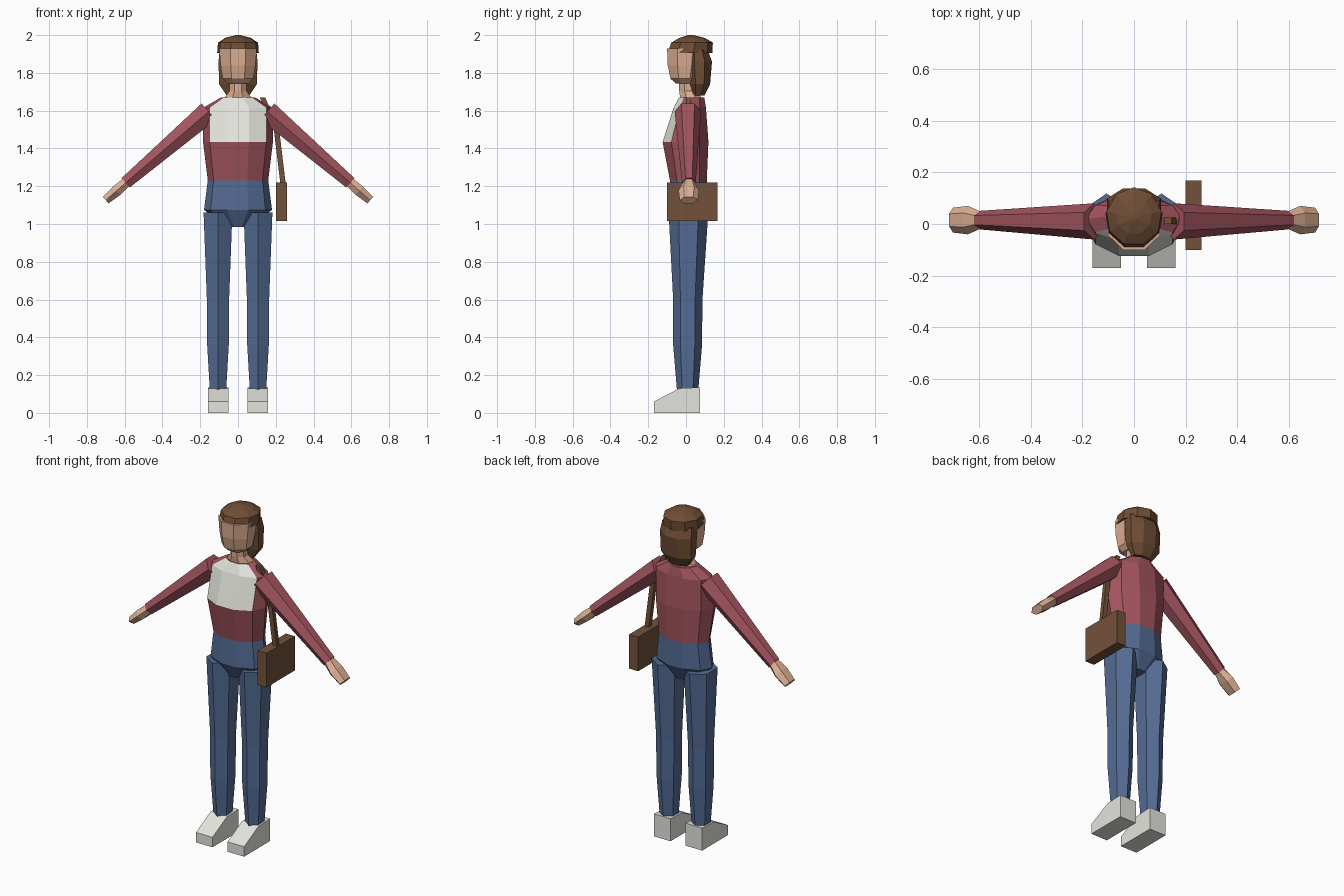
import bpy
import math
from mathutils import Vector

cube = bpy.data.objects.get("Cube")
if cube:
    bpy.data.objects.remove(cube, do_unlink=True)


def material(name, rgb):
    m = bpy.data.materials.new(name)
    m.use_nodes = True
    m.diffuse_color = (*rgb, 1)
    m.node_tree.nodes["Principled BSDF"].inputs["Base Color"].default_value = (*rgb, 1)
    return m


RED = material("shirt_red", (0.37, 0.09, 0.115))
WHITE = material("off_white", (0.78, 0.78, 0.73))
BLUE = material("denim_blue", (0.09, 0.15, 0.30))
SKIN = material("skin", (0.73, 0.43, 0.29))
HAIR = material("hair_brown", (0.16, 0.075, 0.035))
LEATHER = material("bag_brown", (0.17, 0.085, 0.042))
X, Y, Z = Vector((1, 0, 0)), Vector((0, 1, 0)), Vector((0, 0, 1))


def build(name, verts, faces, mats):
    mesh = bpy.data.meshes.new(name)
    mesh.from_pydata(verts, [], faces)
    for m in mats:
        mesh.materials.append(m)
    mesh.update()
    obj = bpy.data.objects.new(name, mesh)
    bpy.context.collection.objects.link(obj)
    return obj


def loft(name, rings, sides, mats, phase=0.0, u=X, v=Y):
    """Skin rings of (centre, radius along u, radius along v)."""
    verts = []
    for centre, ru, rv in rings:
        for i in range(sides):
            a = math.tau * (i + phase) / sides
            verts.append(Vector(centre) + u * ru * math.cos(a) + v * rv * math.sin(a))
    faces = [tuple(reversed(range(sides)))]
    for r in range(len(rings) - 1):
        for i in range(sides):
            j = (i + 1) % sides
            a, b = r * sides, (r + 1) * sides
            faces.append((a + i, a + j, b + j, b + i))
    faces.append(tuple(range(len(verts) - sides, len(verts))))
    return build(name, verts, faces, mats)


def upright(name, profile, sides, mats, phase=0.0, x=0.0):
    """Vertical loft from rows of (z, half width, front y, back y)."""
    rings = [((x, (f + b) / 2, z), w, (b - f) / 2) for z, w, f, b in profile]
    return loft(name, rings, sides, mats, phase)


def prism(name, profile, x0, x1, mat):
    """Extrude a side profile of (y, z) points across x."""
    n = len(profile)
    verts = [(x, y, z) for x in (x0, x1) for y, z in profile]
    faces = [tuple(reversed(range(n))), tuple(range(n, 2 * n))]
    faces += [(i, (i + 1) % n, n + (i + 1) % n, n + i) for i in range(n)]
    return build(name, verts, faces, [mat])


# Torso: jeans at the hips, shirt above, pale panel on the upper chest
torso = upright("torso", [
    (0.985, 0.06, -0.045, 0.065),
    (1.075, 0.18, -0.095, 0.115),
    (1.23, 0.16, -0.09, 0.115),
    (1.435, 0.185, -0.13, 0.125),
    (1.615, 0.185, -0.07, 0.11),
    (1.67, 0.09, -0.04, 0.10)], 10, [RED, WHITE, BLUE])
for p in torso.data.polygons:
    if p.center.z < 1.22:
        p.material_index = 2
    elif p.center.z > 1.44 and -p.normal.y > abs(p.normal.x) and p.normal.z < 0.95:
        p.material_index = 1

# Neck and head
upright("neck", [
    (1.66, 0.085, -0.035, 0.095),
    (1.705, 0.048, -0.04, 0.06),
    (1.78, 0.048, -0.04, 0.06)], 8, [SKIN], 0.5)
upright("head", [
    (1.745, 0.06, -0.06, 0.04),
    (1.77, 0.088, -0.088, 0.07),
    (1.84, 0.10, -0.104, 0.09),
    (1.93, 0.108, -0.108, 0.10)], 8, [SKIN], 0.5)

# Hair: a faceted cap and a mass falling down the back
upright("hair_cap", [
    (1.905, 0.112, -0.104, 0.14),
    (1.96, 0.108, -0.085, 0.142),
    (1.985, 0.07, -0.04, 0.10),
    (2.0, 0.012, 0.01, 0.04)], 9, [HAIR], 0.25)
upright("back_hair", [
    (1.68, 0.065, 0.03, 0.10),
    (1.74, 0.108, 0.015, 0.132),
    (1.86, 0.112, 0.0, 0.143),
    (1.92, 0.105, 0.01, 0.12)], 8, [HAIR], 0.5)

# Limbs, mirrored left and right
for side, s in (("left", 1), ("right", -1)):
    upright(side + "_leg", [
        (0.12, 0.05, -0.048, 0.065),
        (0.36, 0.066, -0.068, 0.085),
        (0.6, 0.068, -0.068, 0.087),
        (1.06, 0.088, -0.092, 0.118)], 6, [BLUE], 0.5, x=s * 0.106)

    ends = sorted((s * 0.05, s * 0.16))
    prism(side + "_shoe", [(-0.17, 0), (0.075, 0), (0.075, 0.135),
                           (-0.035, 0.13), (-0.17, 0.06)], *ends, WHITE)

    # Sleeve and hand run along the sloping arm axis
    across = Vector((s * 0.657, 0, 0.754))
    v = Y * -s
    shoulder = Vector((s * 0.155, 0.01, 1.595))
    wrist = Vector((s * 0.595, 0.015, 1.218))
    tip = Vector((s * 0.70, 0.015, 1.126))
    knuckle = wrist.lerp(tip, 0.45)
    loft(side + "_sleeve", [(shoulder, 0.066, 0.07), (wrist, 0.038, 0.036)],
         6, [RED], 0.5, across, v)
    loft(side + "_hand", [(wrist, 0.03, 0.034), (knuckle, 0.034, 0.055),
                          (tip, 0.026, 0.048)], 6, [SKIN], 0.5, across, v)

# Shoulder bag and its strap
prism("bag", [(-0.1, 1.015), (0.168, 1.015), (0.168, 1.22), (-0.1, 1.22)],
      0.2, 0.26, LEATHER)
loft("bag_strap", [((0.24, 0.02, 1.2), 0.02, 0.018),
                   ((0.205, 0.015, 1.49), 0.02, 0.018),
                   ((0.13, 0.012, 1.67), 0.02, 0.018)], 4, [LEATHER], 0.5)
